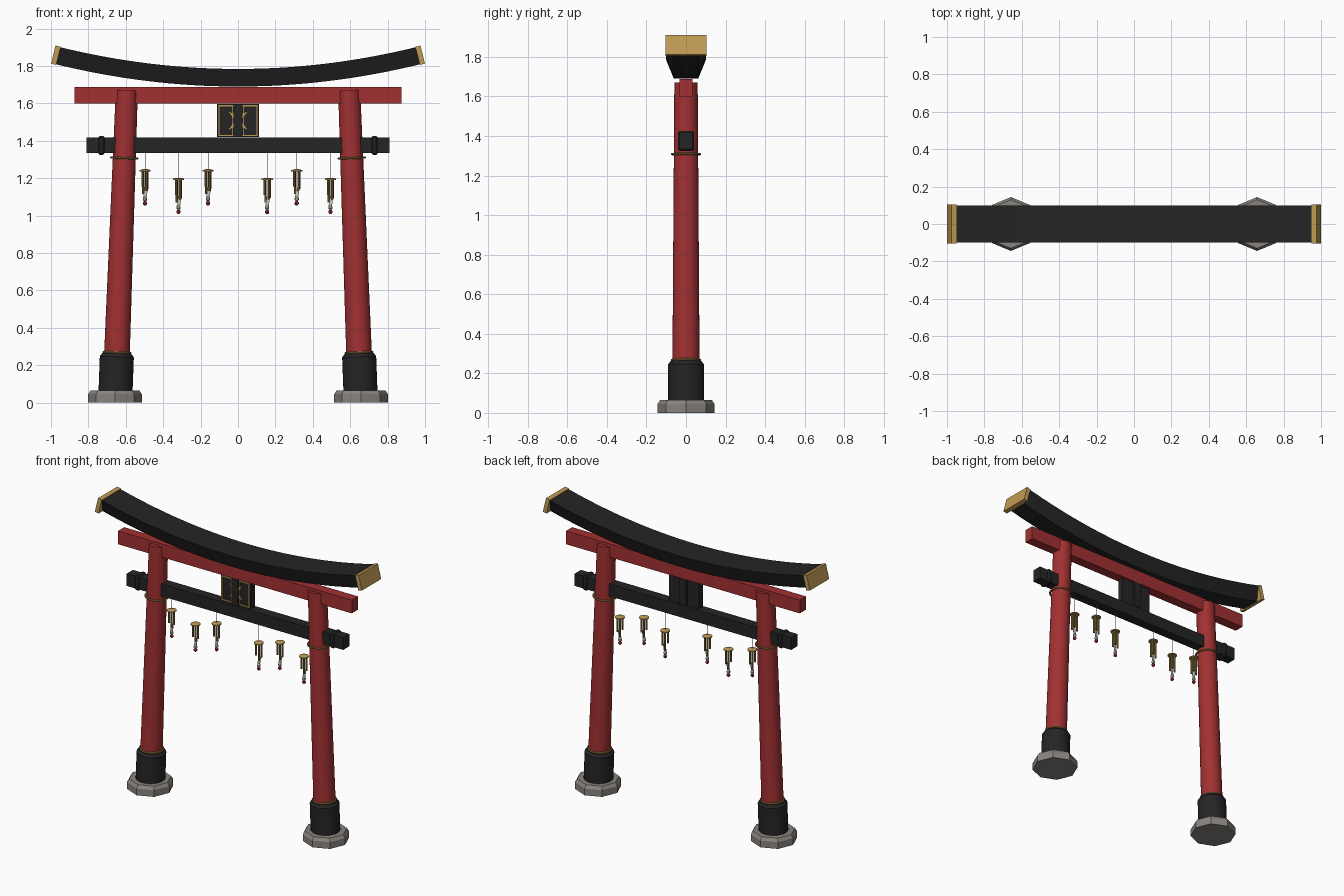
import bpy, bmesh, math
from mathutils import Matrix, Vector

if "Cube" in bpy.data.objects:
    bpy.data.objects.remove(bpy.data.objects["Cube"], do_unlink=True)


def material(name, rgb):
    m = bpy.data.materials.new(name)
    m.use_nodes = True
    m.diffuse_color = (*rgb, 1)
    m.node_tree.nodes["Principled BSDF"].inputs["Base Color"].default_value = (*rgb, 1)
    return m


RED = material("red lacquer", (0.36, 0.03, 0.032))
BLACK = material("black lacquer", (0.018, 0.018, 0.018))
GOLD = material("gold", (0.53, 0.33, 0.09))
BRASS = material("dark brass", (0.30, 0.20, 0.055))
STONE = material("grey stone", (0.25, 0.23, 0.21))
PALE = material("pale paper", (0.58, 0.55, 0.46))


def finish(name, bm, mat, loc=(0, 0, 0), tilt=0, smooth=False):
    bmesh.ops.recalc_face_normals(bm, faces=bm.faces)
    me = bpy.data.meshes.new(name)
    bm.to_mesh(me)
    bm.free()
    me.materials.append(mat)
    ob = bpy.data.objects.new(name, me)
    ob.location = loc
    ob.rotation_euler.y = tilt
    bpy.context.collection.objects.link(ob)
    if smooth:
        bpy.ops.object.select_all(action="DESELECT")
        ob.select_set(True)
        bpy.context.view_layer.objects.active = ob
        bpy.ops.object.shade_smooth_by_angle(angle=math.radians(30))
    return ob


def box(name, size, loc, mat, tilt=0, bevel=0):
    bm = bmesh.new()
    bmesh.ops.create_cube(bm, size=1, matrix=Matrix.Diagonal((*size, 1)))
    if bevel:
        bmesh.ops.bevel(bm, geom=bm.edges[:], offset=bevel, segments=1, affect="EDGES")
    return finish(name, bm, mat, loc, tilt)


def loft(name, rings, mat, capped=True, **kw):
    """Skin a list of point rings, closed at both ends or joined in a loop."""
    bm = bmesh.new()
    rows = [[bm.verts.new(p) for p in ring] for ring in rings]
    n = len(rows[0])
    for a, b in zip(rows, rows[1:] if capped else rows[1:] + rows[:1]):
        for i in range(n):
            j = (i + 1) % n
            bm.faces.new((a[i], a[j], b[j], b[i]))
    if capped:
        bm.faces.new(rows[0])
        bm.faces.new(rows[-1])
    return finish(name, bm, mat, **kw)


def lathe(name, profile, sides, mat, capped=True, **kw):
    angles = [math.tau * i / sides for i in range(sides)]
    rings = [[(r * math.cos(a), r * math.sin(a), z) for a in angles] for r, z in profile]
    return loft(name, rings, mat, capped, **kw)


def band(name, radius, thick, mat, **kw):
    circle = [math.tau * i / 8 for i in range(8)]
    profile = [(radius + thick * math.cos(a), thick * math.sin(a)) for a in circle]
    return lathe(name, profile, 32, mat, False, smooth=True, **kw)


# Pillars leaning inward, with stone feet, sleeves and metal bands
LEAN = 0.0375
for side, s in (("left", 1), ("right", -1)):
    def at(z):
        return (s * (0.657 - LEAN * z), 0, z)
    tilt = -s * LEAN
    lathe(side + "_stone_foot", [(0.144, 0), (0.144, 0.045), (0.13, 0.066)], 8, STONE,
          loc=(s * 0.658, 0, 0))
    lathe(side + "_sleeve", [(0.091, 0), (0.091, 0.185), (0.078, 0.202)], 32, BLACK,
          loc=at(0.06), tilt=tilt, smooth=True)
    lathe(side + "_pillar", [(0.069, 0), (0.059, 1.47)], 32, RED,
          loc=at(0.2), tilt=tilt, smooth=True)
    band(side + "_lower_band", 0.071, 0.006, BRASS, loc=at(0.268), tilt=tilt)
    band(side + "_upper_band", 0.070, 0.006, BRASS, loc=at(1.308), tilt=tilt)
    # Collar of the tie beam
    box(side + "_beam_collar", (0.034, 0.082, 0.1), (s * 0.73, 0, 1.375), BLACK, bevel=0.008)

# Straight beams
box("red_lintel", (1.75, 0.066, 0.09), (0, 0, 1.643), RED)
box("tie_beam", (1.62, 0.066, 0.083), (0, 0, 1.375), BLACK)

# Curved top beam, trapezoid section swept along a shallow arc
SAG, MID = 0.127, 1.737
rings = []
for i in range(33):
    x = -0.968 + 1.936 * i / 32
    angle = math.atan(2 * SAG * x)
    up = Vector((-math.sin(angle), 0, math.cos(angle)))
    centre = Vector((x, 0, MID + SAG * x * x))
    rings.append([centre + up * h + Vector((0, y, 0))
                  for y, h in ((-0.062, -0.047), (0.062, -0.047), (0.1, 0.047), (-0.1, 0.047))])
loft("curved_top_beam", rings, BLACK, smooth=True)
for side, s in (("left", 1), ("right", -1)):
    x = 0.974
    box(side + "_end_cap", (0.028, 0.206, 0.1), (s * x, 0, MID + SAG * x * x), GOLD,
        tilt=-s * math.atan(2 * SAG * x))

# Central plaque with strut, gold trim and corner ornaments
PZ = 1.508
box("plaque", (0.224, 0.04, 0.178), (0, 0, PZ), BLACK)
box("plaque_strut", (0.05, 0.068, 0.178), (0, 0, PZ), BLACK)
for s in (-1, 1):
    box("plaque_trim_side", (0.007, 0.008, 0.162), (s * 0.102, -0.022, PZ), GOLD)
    box("plaque_trim_inner", (0.005, 0.008, 0.162), (s * 0.03, -0.022, PZ), BRASS)
    box("plaque_trim_rail", (0.21, 0.008, 0.007), (0, -0.022, PZ + s * 0.08), GOLD)
    for t in (-1, 1):
        corner = [(0.024, 0.012), (0.05, 0.048), (0.024, 0.036)]
        loft("plaque_ornament", [[(s * x, y, PZ + t * z) for x, z in corner]
                                 for y in (-0.028, -0.02)], GOLD)


# Hanging wind chimes
def chime(name, x, z):
    def rod(part, radius, dx, dy, top, bottom, mat, sides=10):
        lathe(name + part, [(radius, bottom), (radius, top)], sides, mat,
              loc=(x + dx, dy, z), smooth=True)
    rod("_string", 0.0013, 0, 0, 1.34 - z, -0.12, STONE, 6)
    lathe(name + "_disc", [(0.03, -0.004), (0.03, 0.002), (0.012, 0.007)], 20, GOLD,
          loc=(x, 0, z), smooth=True)
    for i, drop in enumerate((0.10, 0.125, 0.085, 0.11)):
        a = math.tau * (i + 0.4) / 4
        rod("_tube", 0.0062, 0.016 * math.cos(a), 0.016 * math.sin(a), -0.004, -drop, BRASS)
    box(name + "_paper", (0.018, 0.003, 0.07), (x + 0.002, 0, z - 0.125), PALE, tilt=0.15)
    lathe(name + "_clapper", [(0.005, -0.165), (0.011, -0.158), (0.011, -0.148), (0.005, -0.14)],
          12, PALE, loc=(x, 0, z), smooth=True)
    lathe(name + "_bead", [(0.004, -0.187), (0.011, -0.18), (0.011, -0.171), (0.004, -0.162)],
          12, RED, loc=(x, 0, z), smooth=True)


for i, x in enumerate((-0.497, -0.318, -0.16, 0.156, 0.314, 0.494)):
    chime("chime_%d" % (i + 1), x, 1.195 if i % 2 else 1.241)
